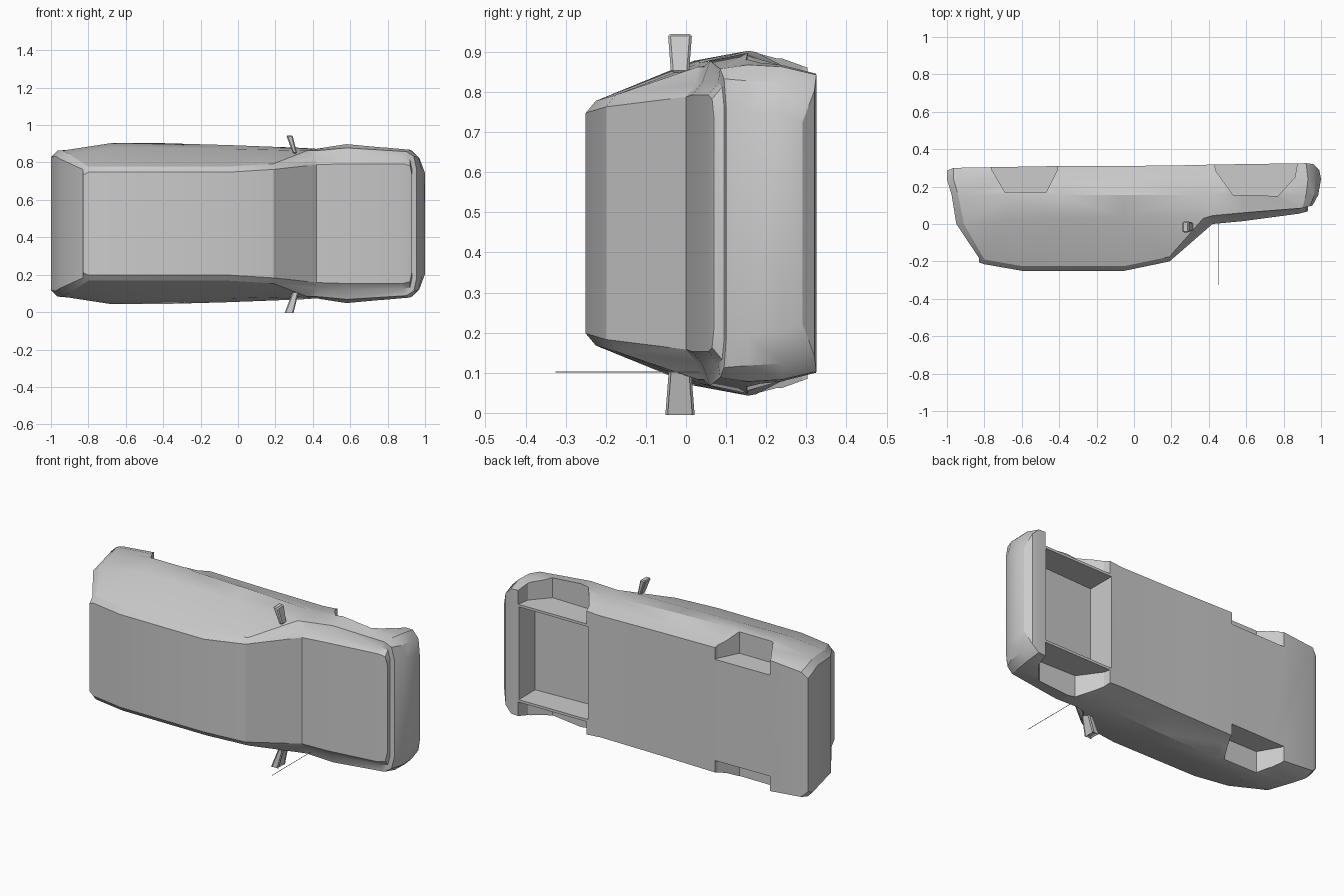
import bpy, bmesh, math
from mathutils import Vector

if "Cube" in bpy.data.objects:
    bpy.data.objects.remove(bpy.data.objects["Cube"])

ZC = 0.473  # width centre line (car lies on its side, roof towards -y)


def finish(name, bm, smooth=True):
    bmesh.ops.recalc_face_normals(bm, faces=bm.faces)
    me = bpy.data.meshes.new(name)
    bm.to_mesh(me)
    bm.free()
    ob = bpy.data.objects.new(name, me)
    bpy.context.collection.objects.link(ob)
    return ob


def prism(name, outline, z0, z1):
    """Extrude an x/y outline from z0 to z1."""
    bm = bmesh.new()
    f = bm.faces.new([bm.verts.new((x, y, z0)) for x, y in outline])
    r = bmesh.ops.extrude_face_region(bm, geom=[f])
    vs = [v for v in r["geom"] if isinstance(v, bmesh.types.BMVert)]
    bmesh.ops.translate(bm, verts=vs, vec=(0, 0, z1 - z0))
    return finish(name, bm)


def cut(target, cutter):
    m = target.modifiers.new("cut", 'BOOLEAN')
    m.operation = 'DIFFERENCE'
    m.solver = 'EXACT'
    m.object = cutter
    cutter.hide_render = True
    cutter.hide_set(True)


# Body: stations from tail to nose
# top(x, y, half) belt(x, y, half) bulge(x, half) sill(x, half) floor y
stations = [
    (-.83, -.205, .29, -.95, .00, .345, -.975, .36, -1.0, .355, .285),
    (-.80, -.215, .305, -.91, .00, .375, -.94, .39, -.965, .39, .30),
    (-.60, -.25, .305, -.68, .02, .405, -.68, .43, -.68, .415, .305),
    (-.40, -.25, .305, -.40, .03, .405, -.40, .43, -.40, .39, .31),
    (-.05, -.25, .305, -.05, .035, .40, -.05, .42, -.05, .385, .31),
    (.19, -.20, .32, .37, .03, .39, .34, .405, .34, .38, .315),
    (.42, .00, .345, .42, .045, .39, .42, .40, .42, .385, .318),
    (.58, .015, .35, .58, .06, .405, .58, .425, .58, .41, .32),
    (.88, .055, .35, .90, .085, .385, .92, .395, .93, .39, .325),
    (.92, .065, .34, .94, .095, .36, .965, .355, .97, .35, .32),
    (.93, .07, .29, .955, .10, .29, .985, .28, 1.0, .27, .29),
]
bm = bmesh.new()
rings = []
for xt, yt, ht, xb, yb, hb, xm, hm, xl, hl, yf in stations:
    xr = xl - .01 * (1 if xl > .9 else 0)
    half = [(xt, yt, ht - .03), (xt, yt + .025, ht), (xb, yb, hb), (xm, .155, hm),
            (xl, .24, hl), (xr, yf, hl - .02)]
    up = [bm.verts.new((x, y, ZC + h)) for x, y, h in half]
    dn = [bm.verts.new((x, y, ZC - h)) for x, y, h in half]
    rings.append((up, dn))
for (u0, d0), (u1, d1) in zip(rings, rings[1:]):
    a, b = u0 + d0[::-1], u1 + d1[::-1]
    n = len(a)
    for i in range(n):
        j = (i + 1) % n
        bm.faces.new((a[i], a[j], b[j], b[i]))
for u, d in (rings[0], rings[-1]):
    for i in range(len(u) - 1):
        bm.faces.new((u[i], u[i + 1], d[i + 1], d[i]))
bmesh.ops.triangulate(bm, faces=bm.faces)
body = finish("car_body", bm)

# Wheel wells on both sides, engine bay opening underneath
rear_arch = [(-.78, .36), (-.76, .29), (-.69, .17), (-.47, .17), (-.41, .29), (-.40, .36)]
front_arch = [(.42, .36), (.44, .28), (.53, .155), (.77, .15), (.86, .25), (.88, .36)]
for side in (-1, 1):
    for nm, arch, inner in (("rear_well_cutter", rear_arch, .30), ("front_well_cutter", front_arch, .29)):
        z = sorted((ZC + side * inner, ZC + side * .6))
        cut(body, prism(nm, arch, *z))
bay = [(.42, .36), (.42, .15), (.87, .17), (.87, .36)]
cut(body, prism("engine_bay_cutter", bay, ZC - .275, ZC + .275))

# Door mirrors
for side in (-1, 1):
    bm = bmesh.new()
    bmesh.ops.create_cube(bm, size=1)
    for v in bm.verts:
        t = v.co.z + .5
        v.co = Vector((.305 - .03 * t + v.co.x * (.022 + .012 * t),
                       -.015 + v.co.y * (.045 + .015 * t),
                       ZC + side * (.375 + .097 * t)))
    bmesh.ops.bevel(bm, geom=bm.edges[:], offset=.006, segments=1, affect='EDGES')
    finish("door_mirror", bm)

# Radio antenna
bpy.ops.mesh.primitive_cylinder_add(vertices=6, radius=.0015, depth=.36,
                                    location=(.45, -.145, .102), rotation=(math.pi / 2, 0, 0))
bpy.context.object.name = "antenna"

# Smooth shading with sharp creases
bpy.ops.object.select_all(action='DESELECT')
body.select_set(True)
bpy.context.view_layer.objects.active = body
bpy.ops.object.shade_smooth_by_angle(angle=math.radians(25))
